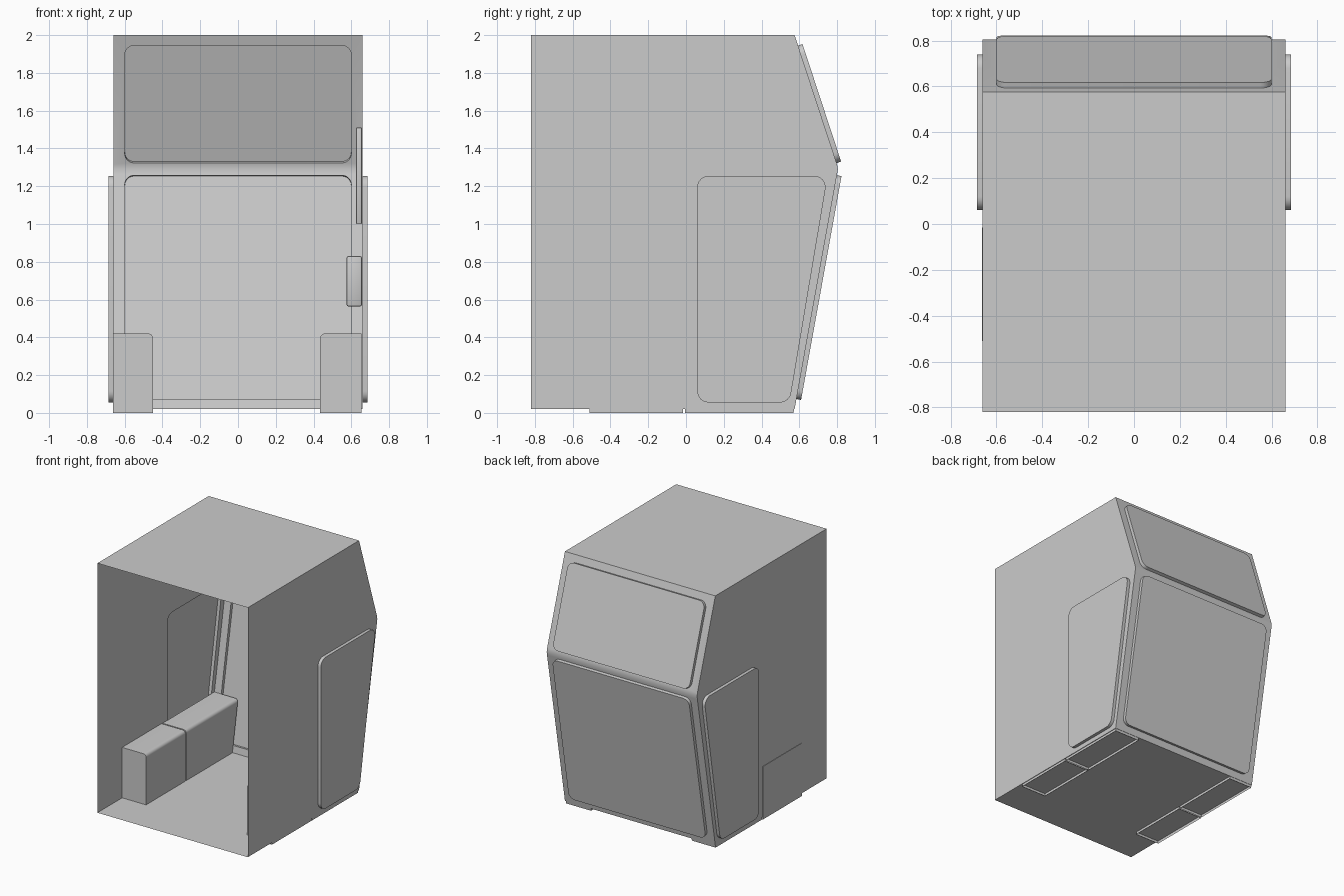
import bpy, bmesh, math
from mathutils import Vector

if "Cube" in bpy.data.objects:
    bpy.data.objects.remove(bpy.data.objects["Cube"])

W = 0.66          # half width of the cab
T = 0.025         # how far panels stand proud
PROFILE = [(-.82, .02), (.575, .02), (.80, 1.265), (.804, 1.29),
           (.80, 1.315), (.575, 2), (-.82, 2)]


def rounded(corners, r, n=6):
    """2D outline with each corner replaced by an arc."""
    out = []
    for i, c in enumerate(corners):
        c = Vector(c)
        a = (Vector(corners[i - 1]) - c).normalized()
        b = (Vector(corners[(i + 1) % len(corners)]) - c).normalized()
        half = a.angle(b) / 2
        t = r / math.tan(half)
        centre = c + (a + b).normalized() * (r / math.sin(half))
        u, v = c + a * t - centre, c + b * t - centre
        ang = u.angle(v)
        for k in range(n + 1):
            f = k / n
            out.append(centre + (u * math.sin((1 - f) * ang) + v * math.sin(f * ang)) / math.sin(ang))
    return out


def finish(name, bm):
    bmesh.ops.remove_doubles(bm, verts=bm.verts, dist=1e-5)
    bmesh.ops.recalc_face_normals(bm, faces=bm.faces)
    me = bpy.data.meshes.new(name)
    bm.to_mesh(me)
    bm.free()
    ob = bpy.data.objects.new(name, me)
    bpy.context.collection.objects.link(ob)
    bpy.context.view_layer.objects.active = ob
    ob.select_set(True)
    bpy.ops.object.shade_smooth_by_angle(angle=math.radians(30))
    ob.select_set(False)
    return ob


def loop_edges(bm, pts):
    vs = [bm.verts.new(p) for p in pts]
    return [bm.edges.new((vs[i - 1], vs[i])) for i in range(len(vs))]


def wall_with_hole(bm, outer, hole, normal):
    edges = loop_edges(bm, outer) + loop_edges(bm, hole)
    bmesh.ops.triangle_fill(bm, edges=edges, use_beauty=True, normal=normal)


def panel(name, hole, normal):
    """Raised pane: rim plus outer face, hollow towards the cab."""
    bm = bmesh.new()
    a = [bm.verts.new(p) for p in hole]
    b = [bm.verts.new(Vector(p) + Vector(normal) * T) for p in hole]
    for i in range(len(a)):
        bm.faces.new((a[i - 1], a[i], b[i], b[i - 1]))
    bm.faces.new(b)
    ob = finish(name, bm)
    # keep the large face looking outwards
    me = ob.data
    big = max(me.polygons, key=lambda p: p.area)
    if big.normal.dot(Vector(normal)) < 0:
        me.flip_normals()


def box(name, lo, hi, bevel):
    bm = bmesh.new()
    bmesh.ops.create_cube(bm, size=1)
    for v in bm.verts:
        v.co = [(l + h) / 2 + c * (h - l) for l, h, c in zip(lo, hi, v.co)]
    bmesh.ops.bevel(bm, geom=bm.edges[:], offset=bevel, segments=2, affect='EDGES', profile=.5)
    finish(name, bm)


shell = bmesh.new()

# side walls with door openings
door = rounded([(.06, .055), (.548, .055), (.75, 1.255), (.06, 1.255)], .06)
for side, label in ((-1, "left"), (1, "right")):
    hole = [(side * W, y, z) for y, z in door]
    normal = (side, 0, 0)
    wall_with_hole(shell, [(side * W, y, z) for y, z in PROFILE], hole, normal)
    panel(label + "_door_panel", hole, normal)

# sloped end faces with their panes
for name, i, z0, z1 in (("lower_end_panel", 1, .073, 1.258), ("window_panel", 4, 1.323, 1.945)):
    (ya, za), (yb, zb) = PROFILE[i], PROFILE[i + 1]
    slope = (yb - ya) / (zb - za)
    normal = Vector((0, 1, -slope)).normalized()
    outline = rounded([(-.6, z0), (.6, z0), (.6, z1), (-.6, z1)], .05)
    hole = [(x, ya + slope * (z - za), z) for x, z in outline]
    wall_with_hole(shell, [(-W, ya, za), (W, ya, za), (W, yb, zb), (-W, yb, zb)], hole, normal)
    panel(name, hole, normal)

# floor, rounded ridge and roof; the -y side stays open
for i in (0, 2, 3, 5):
    (ya, za), (yb, zb) = PROFILE[i], PROFILE[i + 1]
    shell.faces.new([shell.verts.new(p) for p in
                     ((-W, ya, za), (W, ya, za), (W, yb, zb), (-W, yb, zb))])
finish("cab_shell", shell)


def wheel_cover(name, x_out, x_in, y0, y1, lean):
    """Bottomless box along the wall, with a rounded inner top edge."""
    s = 1 if x_out > x_in else -1
    r, top = .025, .42
    section = [(x_out, 0), (x_out, top)]
    for k in range(6):
        a = math.pi / 2 * k / 5
        section.append((x_in + s * r * (1 - math.sin(a)), top - r * (1 - math.cos(a))))
    section.append((x_in, 0))
    bm = bmesh.new()
    near = [bm.verts.new((x, y0, z)) for x, z in section]
    far = [bm.verts.new((x, y1 + lean * z, z)) for x, z in section]
    for i in range(len(section) - 1):
        bm.faces.new((near[i], near[i + 1], far[i + 1], far[i]))
    bm.faces.new(near)
    bm.faces.new(far)
    finish(name, bm)


# wheel covers in two lengths with a narrow seam
for label, x_front, x_rear, x_in in (("left", -.663, -.658, -.45), ("right", .655, .655, .435)):
    wheel_cover(label + "_wheel_cover_front", x_front, x_in, -.51, -.016, 0)
    wheel_cover(label + "_wheel_cover_rear", x_rear, x_in, -.006, .569, .178)

# fittings on the inner right wall
box("wall_board", (.625, -.45, 1.0), (.656, -.05, 1.51), .004)
box("wall_cabinet", (.575, -.42, .563), (.656, -.08, .83), .01)
